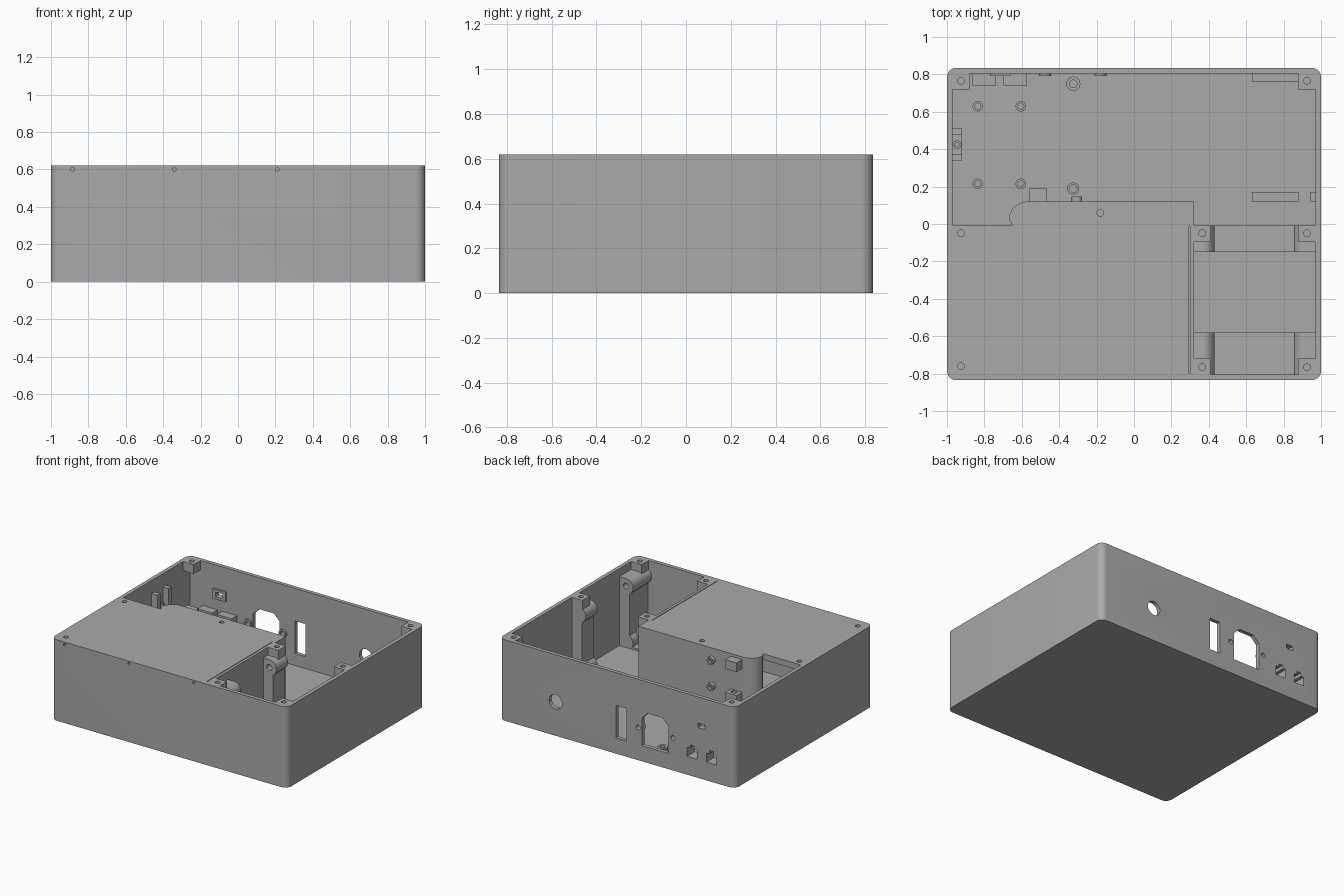
import bpy, bmesh, math
from mathutils import Vector

if "Cube" in bpy.data.objects:
    bpy.data.objects.remove(bpy.data.objects["Cube"])

grey = bpy.data.materials.new("case_grey")
grey.diffuse_color = (0.4, 0.4, 0.4, 1)
grey.use_nodes = True
grey.node_tree.nodes["Principled BSDF"].inputs["Base Color"].default_value = grey.diffuse_color
H, FLOOR = 0.62, 0.03          # case height, floor thickness
IX, IY = 0.97, 0.805           # inner half sizes


def prism(name, pts, lo, hi, axis="z"):
    """Extrude a 2D outline along z, or an (x, z) outline along y."""
    bm = bmesh.new()
    place = (lambda p, t: (p[0], p[1], t)) if axis == "z" else (lambda p, t: (p[0], t, p[1]))
    f = bm.faces.new([bm.verts.new(place(p, lo)) for p in pts])
    ext = bmesh.ops.extrude_face_region(bm, geom=[f])["geom"]
    move = Vector((0, 0, hi - lo)) if axis == "z" else Vector((0, hi - lo, 0))
    bmesh.ops.translate(bm, vec=move, verts=[v for v in ext if isinstance(v, bmesh.types.BMVert)])
    bmesh.ops.recalc_face_normals(bm, faces=bm.faces)
    me = bpy.data.meshes.new(name)
    bm.to_mesh(me)
    bm.free()
    me.materials.append(grey)
    ob = bpy.data.objects.new(name, me)
    bpy.context.collection.objects.link(ob)
    return ob


def box(name, x0, x1, y0, y1, z0, z1):
    return prism(name, [(x0, y0), (x1, y0), (x1, y1), (x0, y1)], z0, z1)


def arc(cx, cy, r, a0, a1, n):
    return [(cx + r * math.cos(math.radians(a0 + (a1 - a0) * i / n)),
             cy + r * math.sin(math.radians(a0 + (a1 - a0) * i / n))) for i in range(n + 1)]


def rod(name, a, b, r, lo, hi, axis="z", n=24):
    return prism(name, arc(a, b, r, 0, 360, n)[:-1], lo, hi, axis)


def combine(target, others, op):
    for o in others:
        m = target.modifiers.new("cut", "BOOLEAN")
        m.operation, m.object, m.solver = op, o, "EXACT"
        bpy.context.view_layer.objects.active = target
        bpy.ops.object.modifier_apply(modifier=m.name)
        bpy.data.objects.remove(o, do_unlink=True)


def tube(name, a, b, r, hole, lo, hi, axis="z", cut=None):
    ob = rod(name, a, b, r, lo, hi, axis)
    c0, c1 = cut or (lo + 0.02, hi + 0.1)
    combine(ob, [rod("bore", a, b, hole, c0, c1, axis)], "DIFFERENCE")
    return ob


# Case shell with rounded vertical corners
r, cx, cy = 0.05, 0.95, 0.785
outline = (arc(cx, cy, r, 0, 90, 8) + arc(-cx, cy, r, 90, 180, 8)
           + arc(-cx, -cy, r, 180, 270, 8) + arc(cx, -cy, r, 270, 360, 8))
case = prism("case", outline, 0, H)
combine(case, [box("cavity", -IX, IX, -IY, IY, FLOOR, 1)], "DIFFERENCE")

# Cover over the front compartment, and corner screw bosses
curve_out = arc(-0.57, 0.02, 0.10, 90, 175, 8)
cover = [(-0.985, -0.82), (0.32, -0.82), (0.32, 0.12)] + curve_out + [(-0.65, -0.005), (-0.985, -0.005)]
added = [prism("cover", cover, H - 0.045, H)]
bosses = [(-0.925, 0.765, -1, 1), (0.925, 0.765, 1, 1), (0.925, -0.765, 1, -1),
          (0.925, -0.05, 1, 0), (0.365, -0.05, -1, 0), (0.365, -0.765, -1, -1)]
for x, y, sx, sy in bosses:
    x0, x1 = x - (0.06 if sx < 0 else 0.045), x + (0.06 if sx > 0 else 0.045)
    y0, y1 = y - (0.055 if sy < 0 else 0.045), y + (0.055 if sy > 0 else 0.045)
    added.append(box("boss", x0, x1, y0, y1, H - 0.07, H))
combine(case, added, "UNION")

# Compartment wall, open at its left end
inner = [(x, y) for x, y in arc(-0.57, 0.02, 0.075, 90, 175, 8)]
wall = ([(0.32, -0.81), (0.32, 0.12)] + curve_out + [(-0.65, -0.005)]
        + inner[::-1] + [(0.302, 0.095), (0.302, -0.81)])
prism("compartment_wall", wall, FLOOR - 0.01, H - 0.02)

# Screw holes in the rim and cover, slit beside the bay
cuts = [rod("hole", x, y, 0.018, H - 0.06, 0.7, n=16)
        for x, y in [b[:2] for b in bosses] + [(-0.925, -0.05), (-0.925, -0.76), (-0.18, 0.06)]]
cuts.append(box("slit", 0.294, 0.299, -0.80, -0.01, H - 0.02, 0.7))
# Front screw holes
cuts += [rod("hole", x, 0.6, 0.01, -1, -0.80, "y", 12) for x in (-0.885, -0.34, 0.21)]
# Rear panel openings: cable hole, switch slot, power inlet, screws, ports
rear = (0.74, 1)
cuts.append(rod("hole", 0.52, 0.26, 0.055, *rear, "y", 32))
cuts.append(box("slot", -0.08, 0.01, *rear, 0.12, 0.37))
cuts.append(prism("inlet", [(-0.435, 0.12), (-0.21, 0.12), (-0.21, 0.33), (-0.26, 0.38),
                            (-0.385, 0.38), (-0.435, 0.33)], *rear, "y"))
cuts += [rod("hole", x, 0.25, 0.018, *rear, "y", 16) for x in (-0.18, -0.475)]
cuts.append(box("small_port", -0.745, -0.685, *rear, 0.385, 0.42))
ports = (-0.635, -0.80)
for x in ports:
    cuts.append(box("port", x - 0.043, x + 0.043, *rear, 0.14, 0.21))
    cuts.append(box("notch", x - 0.018, x + 0.018, *rear, 0.20, 0.235))
combine(case, cuts, "DIFFERENCE")

# Sockets behind the ports
for x in ports:
    s = box("port_socket", x - 0.063, x + 0.063, 0.74, IY + 0.005, FLOOR - 0.01, 0.28)
    combine(s, [box("port", x - 0.043, x + 0.043, 0.7, 1, 0.14, 0.21),
                box("notch", x - 0.018, x + 0.018, 0.7, 1, 0.20, 0.235)], "DIFFERENCE")
s = box("small_port_frame", -0.77, -0.66, 0.79, IY + 0.005, 0.365, 0.44)
combine(s, [box("port", -0.745, -0.685, 0.7, 1, 0.385, 0.42)], "DIFFERENCE")
for x in (-0.18, -0.475):
    tube("inlet_screw_boss", x, 0.25, 0.032, 0.018, 0.79, IY + 0.005, "y", (0.7, 0.9))

# Floor standoffs
for x in (-0.835, -0.605):
    for y in (0.63, 0.215):
        tube("board_standoff", x, y, 0.028, 0.016, FLOOR - 0.01, 0.11)
for y, rad in ((0.75, 0.038), (0.19, 0.032)):
    tube("large_standoff", -0.325, y, rad, 0.02, FLOOR - 0.01, 0.11)

# Bosses and blocks on the rear of the compartment wall
for z in (0.53, 0.33):
    tube("wall_boss", -0.305, z, 0.028, 0.016, 0.11, 0.148, "y", (0.125, 0.2))
box("upper_wall_block", -0.56, -0.465, 0.11, 0.19, 0.53, 0.60)
b = box("lower_wall_block", -0.56, -0.465, 0.11, 0.19, 0.28, 0.35)
combine(b, [box("slot", -0.535, -0.49, 0.135, 0.165, 0.31, 0.4)], "DIFFERENCE")

# Left wall bracket with two prongs
box("bracket_base", -0.975, -0.92, 0.34, 0.51, 0.30, 0.38)
for y in (0.34, 0.475):
    box("bracket_prong", -0.975, -0.92, y, y + 0.035, 0.37, 0.52)
tube("bracket_post", -0.945, 0.425, 0.022, 0.012, 0.37, 0.42)

# Bay mounts: horizontal tubes on webs at both side walls
for y0, y1 in ((-0.81, -0.58), (-0.15, -0.008)):
    box("bay_pad", 0.31, 0.975, y0, y1, FLOOR - 0.01, FLOOR + 0.015)
    cut = (y1 - 0.1, y1 + 0.1) if y0 < -0.5 else (y0 - 0.1, y0 + 0.1)
    for x, w, e in ((0.37, 0.315, 0.40), (0.915, 0.975, 0.885)):
        box("mount_web", min(w, e), max(w, e), y0, y1, FLOOR, 0.45)
        for z in (0.50, 0.075):
            arm = rod("mount_tube", x, z, 0.06, y0, y1, "y", 32)
            combine(arm, [box("arm", min(w, x), max(w, x), y0, y1, z - 0.0595, z + 0.0595)], "UNION")
            combine(arm, [rod("bore", x, z, 0.022, *cut, "y", 16)], "DIFFERENCE")

# Low floor stops at the right rear
box("rear_stop", 0.63, 0.88, 0.76, IY + 0.005, FLOOR - 0.01, 0.09)
box("front_stop", 0.63, 0.88, 0.12, 0.172, FLOOR - 0.01, 0.09)
box("side_stop", 0.945, 0.975, 0.12, 0.172, FLOOR - 0.01, 0.09)

# Smooth round parts, keep edges sharp
for ob in bpy.context.scene.objects:
    ob.select_set(True)
bpy.context.view_layer.objects.active = case
bpy.ops.object.shade_smooth_by_angle(angle=math.radians(30))
